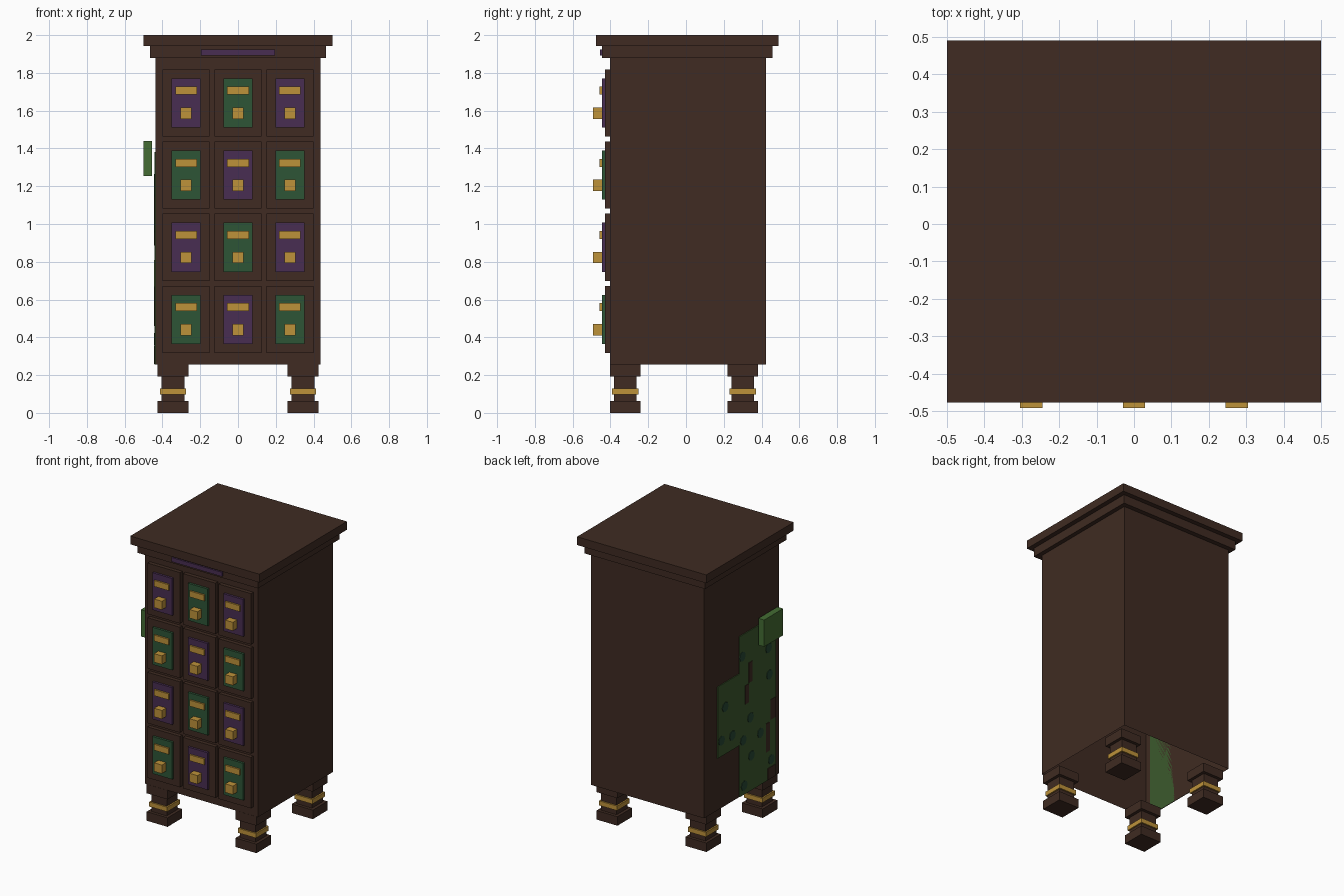
import bpy, bmesh, math
from mathutils import Matrix, Vector

if "Cube" in bpy.data.objects:
    bpy.data.objects.remove(bpy.data.objects["Cube"], do_unlink=True)


def material(name, r, g, b):
    m = bpy.data.materials.new(name)
    m.use_nodes = True
    m.diffuse_color = (r, g, b, 1)
    bsdf = m.node_tree.nodes["Principled BSDF"]
    bsdf.inputs["Base Color"].default_value = (r, g, b, 1)
    bsdf.inputs["Roughness"].default_value = 0.8
    return m


WOOD = material("dark wood", 0.050, 0.024, 0.016)
GOLD = material("brass", 0.515, 0.288, 0.042)
PURPLE = material("purple", 0.065, 0.027, 0.084)
GREEN = material("green", 0.027, 0.089, 0.037)
MOSS = material("moss", 0.045, 0.100, 0.026)
MOSS_DARK = material("dark moss", 0.020, 0.065, 0.035)
LEAF = material("bright moss", 0.058, 0.150, 0.033)


def finish(name, bm, mat):
    mesh = bpy.data.meshes.new(name)
    bm.to_mesh(mesh)
    bm.free()
    mesh.materials.append(mat)
    ob = bpy.data.objects.new(name, mesh)
    bpy.context.collection.objects.link(ob)
    return ob


def boxes(name, mat, *ranges, open_bottom=False):
    """One object made of boxes, each given as (x0, x1, y0, y1, z0, z1)."""
    bm = bmesh.new()
    for x0, x1, y0, y1, z0, z1 in ranges:
        centre = Vector((x0 + x1, y0 + y1, z0 + z1)) / 2
        size = Matrix.Diagonal((x1 - x0, y1 - y0, z1 - z0, 1))
        bmesh.ops.create_cube(bm, size=1, matrix=Matrix.Translation(centre) @ size)
    if open_bottom:
        bm.normal_update()
        bmesh.ops.delete(bm, geom=[f for f in bm.faces if f.normal.z < -0.9],
                         context='FACES_ONLY')
    return finish(name, bm, mat)


# Carcass, open underneath, and stepped cornice
boxes("cabinet_body", WOOD, (-0.437, 0.437, -0.402, 0.424, 0.255, 1.88), open_bottom=True)
boxes("cornice_lower", WOOD, (-0.467, 0.467, -0.446, 0.457, 1.88, 1.942))
boxes("cornice_top", WOOD, (-0.5, 0.5, -0.477, 0.49, 1.942, 2.0))
boxes("cornice_plate", PURPLE, (-0.195, 0.195, -0.455, -0.446, 1.893, 1.923))

# Drawers: front, coloured card, brass label and square knob
for row in range(4):
    z = 1.641 - 0.382 * row
    for col in range(3):
        x = 0.275 * (col - 1)
        tag = f"{row + 1}_{col + 1}"

        def plate(name, mat, half_w, half_h, y0, y1, dz=0.0):
            boxes(f"{name}_{tag}", mat,
                  (x - half_w, x + half_w, y0, y1, z + dz - half_h, z + dz + half_h))

        plate("drawer_front", WOOD, 0.125, 0.178, -0.429, -0.402)
        plate("drawer_card", GREEN if (row + col) % 2 else PURPLE,
              0.077, 0.13, -0.445, -0.429)
        plate("drawer_label", GOLD, 0.057, 0.021, -0.457, -0.445, 0.065)
        plate("drawer_knob", GOLD, 0.030, 0.030, -0.492, -0.445, -0.054)

# Feet: block, neck, brass ring and base
for x, side in ((-0.344, "right"), (0.344, "left")):
    for y, end in ((-0.322, "front"), (0.301, "back")):
        def block(half, z0, z1):
            return (x - half, x + half, y - half, y + half, z0, z1)

        boxes(f"{end}_{side}_leg", WOOD, block(0.081, 0.192, 0.255),
              block(0.06, 0.063, 0.192), block(0.081, 0.0, 0.063))
        boxes(f"{end}_{side}_leg_ring", GOLD, block(0.070, 0.098, 0.13))

# Moss sheets on the right wall and the clump standing off it
boxes("moss_sheet_tall", MOSS, (-0.443, -0.437, -0.36, 0.04, 0.257, 1.38))
boxes("moss_sheet_short", MOSS, (-0.443, -0.437, 0.04, 0.28, 0.62, 1.12))
boxes("moss_clump", LEAF, (-0.5, -0.455, -0.36, -0.15, 1.253, 1.44))

# Dark round patches in the moss: y, z
spots = [(0.01, 1.23), (-0.28, 1.18), (-0.29, 0.99), (-0.08, 0.77), (-0.19, 0.62),
         (-0.09, 0.50), (0.0, 0.64), (-0.31, 0.39), (-0.01, 0.32),
         (0.20, 0.95), (0.12, 0.72), (0.24, 0.73)]
bm = bmesh.new()
for y, z in spots:
    bmesh.ops.create_cone(bm, cap_ends=True, segments=8, radius1=0.034, radius2=0.034,
                          depth=0.004, matrix=Matrix.Translation((-0.444, y, z))
                          @ Matrix.Rotation(math.pi / 2, 4, 'Y'))
finish("moss_patches", bm, MOSS_DARK)

# Bare wood showing through the moss: y, z, half width, half height
gaps = [(-0.08, 1.09, 0.02, 0.07), (-0.04, 0.95, 0.02, 0.065), (-0.27, 0.56, 0.02, 0.10),
        (-0.33, 0.74, 0.03, 0.07), (-0.31, 0.30, 0.04, 0.04)]
boxes("moss_gaps", WOOD, *[(-0.446, -0.442, y - w, y + w, z - h, z + h)
                           for y, z, w, h in gaps])
